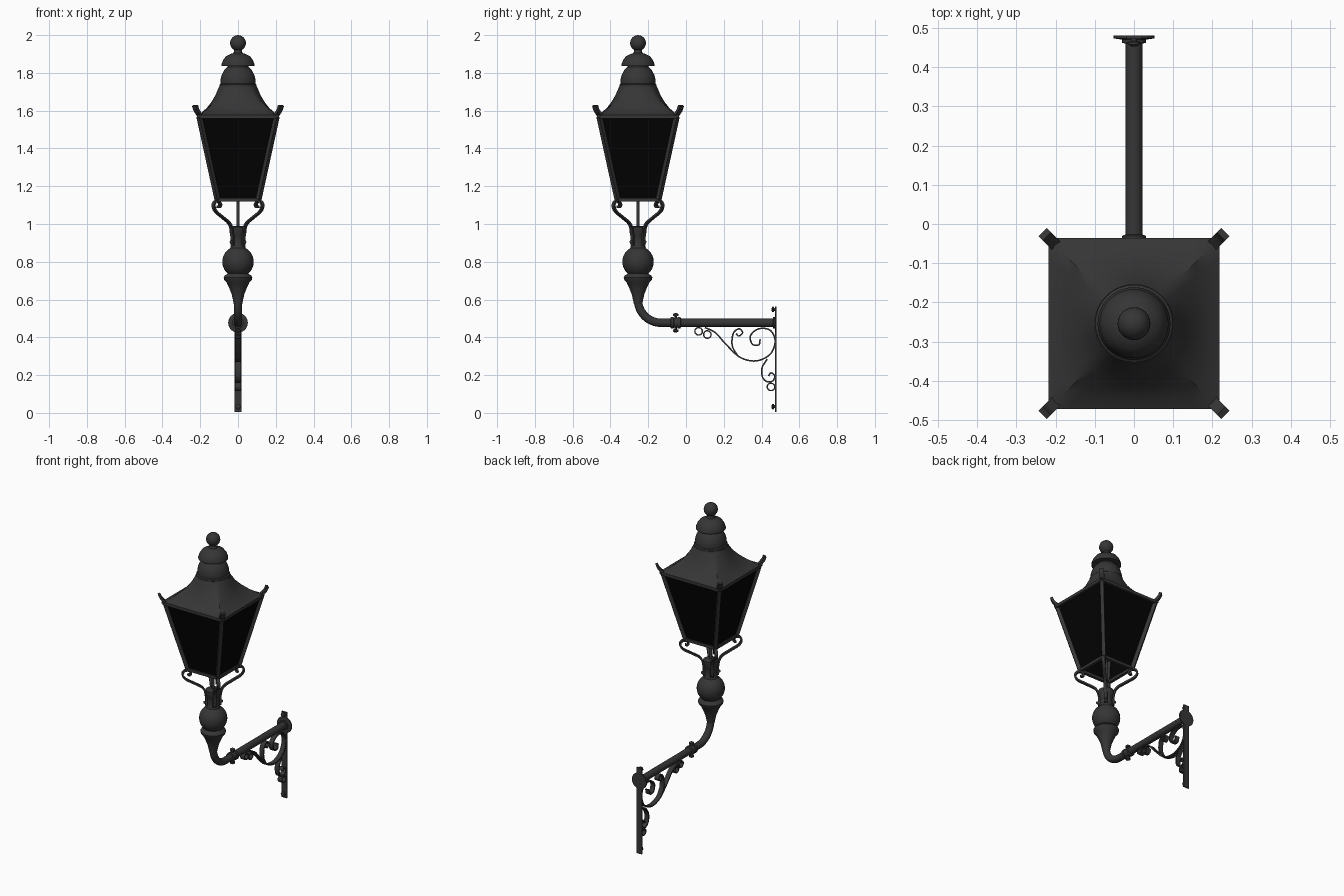
import bpy, bmesh, math
from mathutils import Vector, Matrix

if "Cube" in bpy.data.objects:
    bpy.data.objects.remove(bpy.data.objects["Cube"])


def material(name, rgb):
    m = bpy.data.materials.new(name)
    m.use_nodes = True
    m.diffuse_color = (*rgb, 1)
    m.node_tree.nodes["Principled BSDF"].inputs["Base Color"].default_value = (*rgb, 1)
    return m


IRON = material("dark iron", (0.036, 0.036, 0.036))
GLASS = material("black glass", (0.001, 0.001, 0.001))
LAMP_Y = -0.254
ARM_Z = 0.477
CORNERS = [(1, 1), (-1, 1), (-1, -1), (1, -1)]


def finish(bm, name, mat=IRON, smooth=True):
    bmesh.ops.recalc_face_normals(bm, faces=bm.faces)
    me = bpy.data.meshes.new(name)
    bm.to_mesh(me)
    bm.free()
    me.materials.append(mat)
    ob = bpy.data.objects.new(name, me)
    bpy.context.scene.collection.objects.link(ob)
    if smooth:
        bpy.ops.object.select_all(action='DESELECT')
        ob.select_set(True)
        bpy.context.view_layer.objects.active = ob
        bpy.ops.object.shade_smooth_by_angle(angle=math.radians(40))
    return ob


def loft(rings, name, mat=IRON, caps=True):
    """Skin a list of closed rings of points."""
    bm = bmesh.new()
    rows = [[bm.verts.new(p) for p in ring] for ring in rings]
    n = len(rows[0])
    for a, b in zip(rows, rows[1:]):
        for i in range(n):
            j = (i + 1) % n
            bm.faces.new((a[i], a[j], b[j], b[i]))
    if caps:
        bm.faces.new(rows[0])
        bm.faces.new(rows[-1])
    return finish(bm, name, mat)


def lathe(profile, name, origin=(0, LAMP_Y, 0), along_y=False, n=32):
    rings = []
    for r, h in profile:
        ring = []
        for i in range(n):
            c, s = math.cos(math.tau * i / n) * r, math.sin(math.tau * i / n) * r
            ring.append(Vector(origin) + Vector((c, h, s) if along_y else (c, s, h)))
        rings.append(ring)
    return loft(rings, name)


def ball(name, loc, r, seg=24):
    bm = bmesh.new()
    bmesh.ops.create_uvsphere(bm, u_segments=seg, v_segments=seg // 2, radius=r,
                              matrix=Matrix.Translation(loc))
    return finish(bm, name)


def beam(a, b, w, name):
    a, b = Vector(a), Vector(b)
    rot = (b - a).to_track_quat('Z', 'Y').to_matrix().to_4x4()
    bm = bmesh.new()
    bmesh.ops.create_cube(bm, size=1, matrix=Matrix.Translation((a + b) / 2) @ rot
                          @ Matrix.Diagonal((w, w, (b - a).length, 1)))
    return finish(bm, name, smooth=False)


def smooth_path(pts, steps=6):
    """Catmull-Rom through the points."""
    p = [Vector(q) for q in pts]
    p = [2 * p[0] - p[1]] + p + [2 * p[-1] - p[-2]]
    out = []
    for a, b, c, d in zip(p, p[1:], p[2:], p[3:]):
        for k in range(steps):
            t = k / steps
            out.append(0.5 * (2 * b + (c - a) * t + (2 * a - 5 * b + 4 * c - d) * t * t
                              + (3 * b - a - 3 * c + d) * t ** 3))
    return out + [p[-2]]


def ribbon(pts, name, origin, direction, width, thick):
    """Flat bar following a path in the upright plane through direction."""
    d = Vector(direction).normalized()
    side = Vector((-d.y, d.x, 0)) * width / 2
    path = smooth_path(pts)
    rings = []
    for i, p in enumerate(path):
        t = (path[min(i + 1, len(path) - 1)] - path[max(i - 1, 0)]).normalized()
        nrm = (d * -t.y + Vector((0, 0, t.x))) * thick / 2
        c = Vector(origin) + d * p.x + Vector((0, 0, p.y))
        rings.append([c + side + nrm, c - side + nrm, c - side - nrm, c + side - nrm])
    return loft(rings, name)


# Wall plate, boss and screws
bm = bmesh.new()
bmesh.ops.create_cube(bm, size=1, matrix=Matrix.Translation((0, 0.476, 0.284))
                      @ Matrix.Diagonal((0.038, 0.008, 0.556, 1)))
finish(bm, "wall_plate", smooth=False)
lathe([(0.052, 0.48), (0.052, 0.473), (0.03, 0.47), (0.03, 0.462), (0.023, 0.46)],
      "wall_boss", (0, 0, ARM_Z), True)
for z in (0.033, 0.548):
    lathe([(0.008, 0.475), (0.008, 0.467), (0.015, 0.464), (0.015, 0.458), (0.007, 0.453)],
          "plate_screw", (0, 0, z), True, 12)

# Arm pipe sweeping up into the post
bend, top = 0.122, ARM_Z + 0.122
rings = []
spine = [(0.47, ARM_Z, 0)]
for i in range(13):
    a = math.pi / 2 * i / 12
    spine.append((LAMP_Y + bend - bend * math.sin(a), top - bend * math.cos(a), a))
for y, z, a in spine:
    rings.append([(0.022 * math.cos(b), y + 0.022 * math.sin(b) * math.sin(a),
                   z + 0.022 * math.sin(b) * math.cos(a))
                  for b in (math.tau * k / 24 for k in range(24))])
loft(rings, "arm_pipe")

# Collar on the arm with two thumb screws
lathe([(0.022, -0.083), (0.03, -0.08), (0.03, -0.066), (0.026, -0.064), (0.026, -0.046),
       (0.03, -0.044), (0.03, -0.03), (0.022, -0.027)], "arm_collar", (0, 0, ARM_Z), True)
for s in (1, -1):
    lathe([(0.007, s * 0.02), (0.007, s * 0.034), (0.015, s * 0.037), (0.015, s * 0.046),
           (0.006, s * 0.051)], "collar_screw", (0, -0.055, ARM_Z), n=12)

# Scrollwork under the arm
SCROLLS = {
    "main_scroll": [(.10, .452), (.155, .425), (.21, .365), (.285, .295), (.37, .275), (.445, .31),
                    (.472, .38), (.445, .438), (.385, .445), (.342, .41), (.35, .365),
                    (.385, .36), (.393, .39)],
    "inner_scroll": [(.275, .30), (.245, .355), (.25, .42), (.28, .445), (.3, .425), (.28, .407),
                     (.265, .42)],
    "lower_scroll": [(.43, .285), (.403, .24), (.405, .19), (.43, .165), (.46, .17), (.47, .195),
                     (.45, .212), (.437, .195)],
}
for name, pts in SCROLLS.items():
    ribbon(pts, name, (0, 0, 0), (0, 1, 0), 0.03, 0.008)
for y, z in ((0.067, 0.432), (0.113, 0.415), (0.45, 0.138)):
    loop = [(y + 0.02 * math.cos(a), z + 0.02 * math.sin(a))
            for a in (math.tau * k / 8 + 1 for k in range(9))]
    ribbon(loop, "scroll_curl", (0, 0, 0), (0, 1, 0), 0.03, 0.007)

# Turned post: taper, ring, ball and neck
sphere = [(0.083 * math.cos(a), 0.8 + 0.083 * math.sin(a))
          for a in (math.radians(d) for d in range(-48, 61, 9))]
lathe([(0.022, 0.575), (0.027, 0.6), (0.034, 0.63), (0.046, 0.66), (0.06, 0.69), (0.073, 0.705),
       (0.076, 0.717), (0.07, 0.728), (0.058, 0.734)] + sphere
      + [(0.04, 0.878), (0.036, 0.89), (0.036, 0.94), (0.045, 0.955), (0.045, 0.985),
         (0.03, 0.99)], "post")
lathe([(0.009, 0.98), (0.009, 1.18), (0.018, 1.19), (0.018, 1.22)], "gas_pipe", n=12)

# Lantern corners: scroll brackets, struts and horns
BRACKET = [(.042, .885), (.044, .95), (.062, 1.0), (.115, 1.035), (.165, 1.065), (.183, 1.095),
           (.172, 1.118), (.148, 1.12), (.133, 1.103), (.14, 1.09), (.152, 1.093)]
lamp = (0, LAMP_Y, 0)
for sx, sy in CORNERS:
    ribbon(BRACKET, "lantern_bracket", lamp, (sx, sy, 0), 0.02, 0.011)
    d = 0.042
    ball("bracket_bolt", (sx * 0.036, LAMP_Y + sy * 0.036, 0.905), 0.009, 10)
    beam((sx * .108, LAMP_Y + sy * .108, 1.125), (sx * .205, LAMP_Y + sy * .205, 1.568),
         0.022, "corner_strut")
    ribbon([(.27, 1.56), (.295, 1.585), (.312, 1.605), (.322, 1.628)], "corner_horn",
           lamp, (sx, sy, 0), 0.03, 0.016)

# Square rails at the foot and head of the lantern
for half, z, w in ((0.108, 1.129, 0.018), (0.209, 1.568, 0.018)):
    for (ax, ay), (bx, by) in zip(CORNERS, CORNERS[1:] + CORNERS[:1]):
        beam((ax * half, LAMP_Y + ay * half, z), (bx * half, LAMP_Y + by * half, z),
             w, "lantern_rail")

# Glass panes
loft([[(x * h, LAMP_Y + y * h, z) for x, y in CORNERS] for h, z in ((0.106, 1.13), (0.204, 1.565))],
     "glass_panes", GLASS, caps=False)

# Roof blending from square eaves to a round throat
rings = []
for half, z, blend in ((.217, 1.566, 0), (.217, 1.578, 0), (.19, 1.592, .06), (.163, 1.617, .2),
                       (.138, 1.65, .45), (.118, 1.685, .75), (.1, 1.728, 1)):
    ring = []
    for k in range(48):
        a = math.tau * k / 48
        c, s = math.cos(a), math.sin(a)
        r = half * ((1 - blend) / max(abs(c), abs(s)) + blend)
        ring.append((r * c, LAMP_Y + r * s, z))
    rings.append(ring)
loft(rings, "roof")

# Chimney vents and finial
lathe([(0.09, 1.72), (0.099, 1.728), (0.099, 1.738), (0.092, 1.743), (0.093, 1.765), (0.086, 1.79),
       (0.073, 1.815), (0.056, 1.832), (0.056, 1.84)], "lower_vent")
lathe([(0.055, 1.836), (0.088, 1.836), (0.088, 1.844), (0.079, 1.868), (0.064, 1.888), (0.04, 1.9),
       (0.024, 1.905), (0.019, 1.925)], "upper_vent")
ball("finial_ball", (0, LAMP_Y, 1.958), 0.042)
